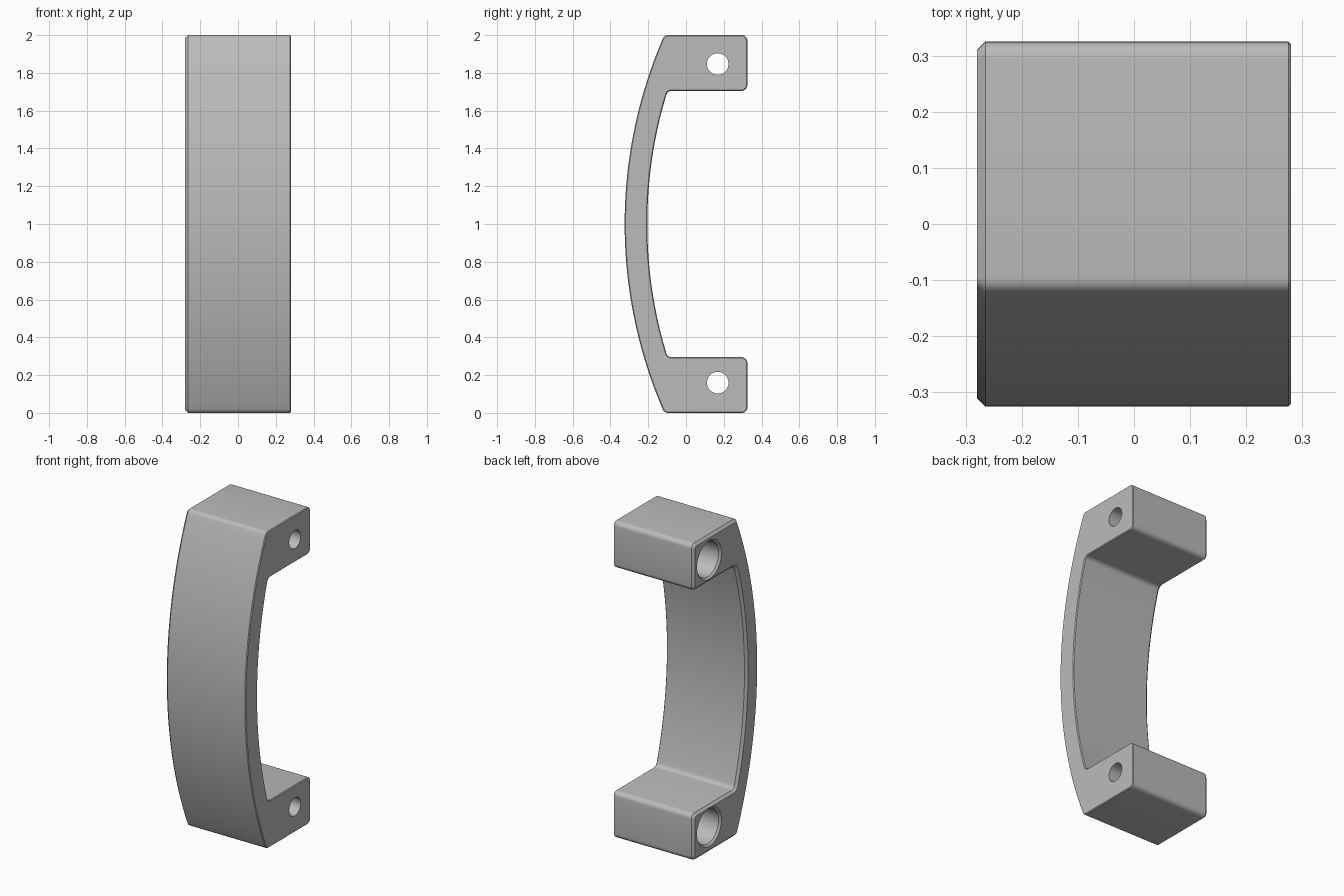
import bpy, bmesh, math
from mathutils import Vector

cube = bpy.data.objects.get("Cube")
if cube:
    bpy.data.objects.remove(cube, do_unlink=True)

HALF_W = 0.28
LEFT_CHAMFER, RIGHT_CHAMFER = 0.005, 0.015
BLOCK_H, BACK_Y = 0.295, 0.325
OUTER_R, THICK = 2.486, 0.12
APEX_Y = -0.325
CORNER_R = 0.03

grey = bpy.data.materials.new("plain grey")
grey.use_nodes = True
colour = (0.5, 0.5, 0.5, 1)
grey.diffuse_color = colour
grey.node_tree.nodes["Principled BSDF"].inputs["Base Color"].default_value = colour


def bow(radius, half_height, count):
    """Points on the bowed grip from bottom to top, as (y, z)."""
    a = math.asin(half_height / radius)
    centre = APEX_Y + OUTER_R
    angles = [a * (2 * i / count - 1) for i in range(count + 1)]
    return [Vector((centre - radius * math.cos(t), 1 + radius * math.sin(t))) for t in angles]


def rounded(points, corners, radius, steps=6):
    """Replace the chosen corners of a closed outline by arcs."""
    out = []
    for i, p in enumerate(points):
        if i not in corners:
            out.append(p)
            continue
        a = (points[i - 1] - p).normalized()
        b = (points[(i + 1) % len(points)] - p).normalized()
        half = a.angle(b) / 2
        centre = p + (a + b).normalized() * radius / math.sin(half)
        start = p + a * radius / math.tan(half) - centre
        end = p + b * radius / math.tan(half) - centre
        sweep = start.angle(end)
        for k in range(steps + 1):
            t = k / steps
            out.append(centre + (start * math.sin((1 - t) * sweep)
                                 + end * math.sin(t * sweep)) / math.sin(sweep))
    return out


def inset(points, d):
    """Shrink a clockwise outline evenly by d."""
    out = []
    for i, p in enumerate(points):
        e = (p - points[i - 1]).normalized()
        f = (points[(i + 1) % len(points)] - p).normalized()
        n, m = Vector((e.y, -e.x)), Vector((f.y, -f.x))
        out.append(p + (n + m) * d / (1 + n.dot(m)))
    return out


def skin(name, rings):
    """Join matching closed rings of points and cap both ends."""
    bm = bmesh.new()
    loops = [[bm.verts.new(p) for p in ring] for ring in rings]
    for a, b in zip(loops, loops[1:]):
        for i in range(len(a)):
            j = (i + 1) % len(a)
            bm.faces.new((a[i], a[j], b[j], b[i]))
    bm.faces.new(loops[0])
    bm.faces.new(loops[-1])
    bmesh.ops.recalc_face_normals(bm, faces=bm.faces)
    mesh = bpy.data.meshes.new(name)
    bm.to_mesh(mesh)
    bm.free()
    mesh.materials.append(grey)
    obj = bpy.data.objects.new(name, mesh)
    bpy.context.collection.objects.link(obj)
    return obj


# Side outline: bowed grip with a square mounting block at each end
outer = bow(OUTER_R, 1, 40)
inner = bow(OUTER_R - THICK, 1 - BLOCK_H, 30)[::-1]
outline = (outer + [Vector((BACK_Y, 2)), Vector((BACK_Y, 2 - BLOCK_H))]
           + inner + [Vector((BACK_Y, BLOCK_H)), Vector((BACK_Y, 0))])
n, m = len(outer), len(inner)
corners = {0, n - 1, n, n + 1, n + 2, n + m + 1, n + m + 2, n + m + 3}
outline = rounded(outline, corners, CORNER_R)

# Pull handle body, with a wide chamfer on one side and a fine one on the other
sections = [(-HALF_W, RIGHT_CHAMFER), (-HALF_W + RIGHT_CHAMFER, 0),
            (HALF_W - LEFT_CHAMFER, 0), (HALF_W, LEFT_CHAMFER)]
handle = skin("pull_handle", [[(x, p.x, p.y) for p in inset(outline, d)] for x, d in sections])

# Counterbored screw holes through both blocks
bore = [(-0.30, 0.142), (-0.268, 0.11), (0.12, 0.11), (0.12, 0.057), (0.32, 0.057)]
for z in (0.16, 1.847):
    rings = [[(x, 0.168 + r * math.cos(k * math.tau / 48), z + r * math.sin(k * math.tau / 48))
              for k in range(48)] for x, r in bore]
    cutter = skin("screw_hole_cutter", rings)
    cutter.hide_render = True
    cut = handle.modifiers.new("screw hole", 'BOOLEAN')
    cut.operation, cut.solver, cut.object = 'DIFFERENCE', 'EXACT', cutter
    bpy.context.view_layer.objects.active = handle
    bpy.ops.object.modifier_apply(modifier=cut.name)
    bpy.data.objects.remove(cutter, do_unlink=True)

# Smooth curves, crisp edges
bpy.ops.object.select_all(action='DESELECT')
handle.select_set(True)
bpy.context.view_layer.objects.active = handle
bpy.ops.object.shade_smooth_by_angle(angle=math.radians(30))
